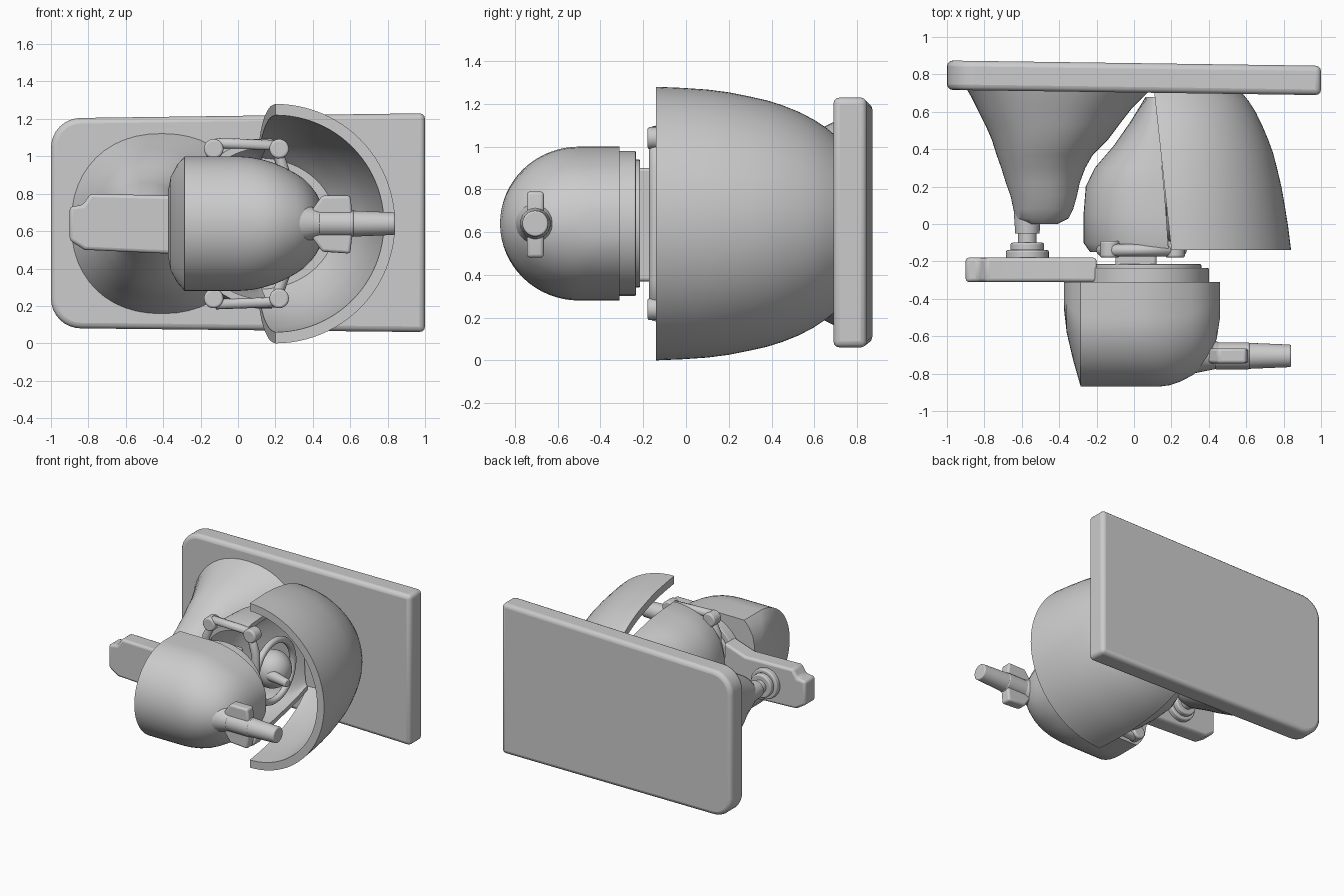
import bpy, bmesh
from math import sin, cos, pi, radians
from mathutils import Vector

if "Cube" in bpy.data.objects:
    bpy.data.objects.remove(bpy.data.objects["Cube"])

CZ = 0.64  # common axis height


def finish(obj, bevel=0.0, angle=35):
    if bevel:
        m = obj.modifiers.new("bevel", "BEVEL")
        m.width, m.segments, m.limit_method = bevel, 3, "ANGLE"
        m.angle_limit = radians(40)
    bpy.ops.object.select_all(action="DESELECT")
    obj.select_set(True)
    bpy.context.view_layer.objects.active = obj
    bpy.ops.object.shade_smooth_by_angle(angle=radians(angle))
    return obj


def loft(name, rings, bevel=0.0, angle=35):
    """Skin a list of equal-length rings and cap both ends."""
    bm = bmesh.new()
    vs = [[bm.verts.new(p) for p in r] for r in rings]
    n = len(vs[0])
    for a, b in zip(vs, vs[1:]):
        for i in range(n):
            j = (i + 1) % n
            bm.faces.new((a[i], a[j], b[j], b[i]))
    bm.faces.new(vs[0])
    bm.faces.new(vs[-1])
    bmesh.ops.recalc_face_normals(bm, faces=bm.faces)
    me = bpy.data.meshes.new(name)
    bm.to_mesh(me)
    bm.free()
    obj = bpy.data.objects.new(name, me)
    bpy.context.collection.objects.link(obj)
    return finish(obj, bevel, angle)


def prism(name, pts, y0, y1, bevel=0.0, shear=0.0):
    """Extrude an x-z outline along y."""
    return loft(name, [[(x, y + shear * x, z) for x, z in pts] for y in (y0, y1)], bevel)


def box(name, x0, x1, y0, y1, z0, z1, bevel=0.015):
    return prism(name, [(x0, z0), (x1, z0), (x1, z1), (x0, z1)], y0, y1, bevel)


def signed_pow(v, p):
    return (1 if v >= 0 else -1) * abs(v) ** p


def oval(y, x0, x1, z0, z1, power=2.0, n=48):
    """Superellipse ring in the x-z plane."""
    return [((x0 + x1) / 2 + (x1 - x0) / 2 * signed_pow(cos(2 * pi * i / n), 2 / power), y,
             (z0 + z1) / 2 + (z1 - z0) / 2 * signed_pow(sin(2 * pi * i / n), 2 / power))
            for i in range(n)]


def half_cup(name, stations, side, wall, power=2.0):
    """Hollow half shell open towards -side; stations are (y, cut x, x radius, z radius)."""
    arc = [radians(-90 + 180 * i / 48) for i in range(49)]
    rings = []
    for y, cx, rx, rz in stations:
        def pt(a, w):
            return (cx + side * (rx - w) * signed_pow(cos(a), 2 / power), y,
                    CZ + (rz - w) * signed_pow(sin(a), 2 / power))
        rings.append([pt(a, 0) for a in arc] + [pt(a, wall) for a in reversed(arc)])
    return loft(name, rings)


def rod(name, p0, p1, r0, r1=None, bevel=0.0):
    p0, p1 = Vector(p0), Vector(p1)
    u = (p1 - p0).orthogonal().normalized()
    v = (p1 - p0).normalized().cross(u)
    ring = [(u * cos(2 * pi * i / 32) + v * sin(2 * pi * i / 32)) for i in range(32)]
    return loft(name, [[p + k * r for k in ring] for p, r in ((p0, r0), (p1, r1 or r0))], bevel)


# Back plate: left corners rounded, right corners square
R = 0.16
plate = [(1, 0.06), (1, 1.23)]
plate += [(-1 + R - R * sin(i * pi / 16), 1.205 - R + R * cos(i * pi / 16)) for i in range(9)]
plate += [(-1 + R - R * cos(i * pi / 16), 0.08 + R - R * sin(i * pi / 16)) for i in range(9)]
prism("back_plate", plate, 0.703, 0.86, 0.03, -0.014)

# Large half shell, tapering towards the plate
half_cup("half_shell", [(y, 0.2 - 0.09 * (y + 0.14) / 0.83, rx, rz) for y, rx, rz in [
    (-.14, .64, .64), (-.02, .638, .635), (.1, .632, .627), (.2, .625, .614), (.3, .612, .594),
    (.38, .6, .576), (.45, .582, .554), (.53, .557, .522), (.6, .53, .485), (.66, .498, .445),
    (.72, .455, .395)]], 1, .06)

# Smaller half shell facing the other way
half_cup("inner_housing", [
    (-.15, .185, .42, .44), (-.1, .182, .452, .455), (.05, .172, .442, .455), (.2, .16, .418, .45),
    (.3, .15, .36, .44), (.42, .143, .25, .42), (.55, .133, .15, .4), (.68, .122, .06, .37)],
    -1, .035, 2.5)

# Flared mount from the plate to the pivot
loft("flared_mount", [oval(*s, 2.2) for s in [
    (.73, -.9, .1, .15, 1.13), (.68, -.87, .05, .17, 1.11), (.62, -.84, -.01, .2, 1.08),
    (.53, -.795, -.08, .24, 1.04), (.45, -.76, -.14, .27, 1.0), (.37, -.735, -.22, .32, .95),
    (.3, -.71, -.26, .36, .9), (.22, -.685, -.29, .41, .86), (.15, -.66, -.305, .45, .83),
    (.08, -.645, -.325, .49, .79), (.03, -.63, -.35, .52, .76), (0, -.58, -.41, .56, .72)]])

# Pivot pin and collars
rod("pivot_cone", (-.57, .1, CZ), (-.57, -.05, CZ), .075, .065)
rod("pivot_neck", (-.57, -.04, CZ), (-.57, -.12, CZ), .05)
rod("pivot_collar", (-.57, -.1, CZ), (-.57, -.145, CZ), .09, bevel=.01)
rod("pivot_base", (-.57, -.14, CZ), (-.57, -.19, CZ), .115, bevel=.01)

# Swing arm
prism("swing_arm", [(-.9, .55), (-.9, .73), (-.83, .74), (-.79, .8), (-.38, .79), (-.2, .85),
                    (-.2, .42), (-.38, .48), (-.82, .5)], -.31, -.18, .018)

# Rectangular frame on the open end of the housing, with corner lugs
cu = bpy.data.curves.new("frame_tube", "CURVE")
cu.dimensions, cu.bevel_depth, cu.bevel_resolution = "3D", .033, 4
sp = cu.splines.new("POLY")
half = [(-.17, .93), (-.1, 1.07), (.2, 1.06), (.25, .9)]
loop = half + [(x, 2 * CZ - z) for x, z in reversed(half)]
sp.points.add(len(loop) - 1)
for p, (x, z) in zip(sp.points, loop):
    p.co = (x, -.14, z, 1)
sp.use_cyclic_u = True
bpy.context.collection.objects.link(bpy.data.objects.new("frame_tube", cu))
for side, s in (("upper", 1), ("lower", -1)):
    for k, x in enumerate((.22, -.13)):
        rod(f"{side}_lug_{k}", (x, -.18, CZ + s * .4), (x, -.09, CZ + s * .4), .052, bevel=.012)

# Swivel hub, ring and link inside the shell
bpy.ops.mesh.primitive_uv_sphere_add(segments=32, ring_count=16, radius=.14, location=(.17, .18, CZ))
bpy.context.object.name = "swivel_hub"
finish(bpy.context.object)
bpy.ops.mesh.primitive_torus_add(major_radius=.23, minor_radius=.025, major_segments=48,
                                 location=(.2, .16, CZ), rotation=(0, pi / 2, 0))
bpy.context.object.name = "swivel_ring"
finish(bpy.context.object)
rod("swivel_link", (.17, .1, CZ), (.4, .04, CZ), .045, .03, .01)
rod("swivel_axle", (.03, -.15, CZ), (.12, .15, CZ), .07)

# Connecting block and stepped discs behind the front cup
box("connecting_block", -.1, .12, -.25, -.1, .37, .9)
rod("inner_disc", (.06, -.27, CZ), (.06, -.215, CZ), .30, bevel=.006)
rod("outer_disc", (.06, -.32, CZ), (.06, -.235, CZ), .34, bevel=.006)

# Front cup: D-shaped sections lofted along x with a rounded right end
rings = []
for x, h, ym, yf in [(-.375, .17, -.4, -.45), (-.36, .25, -.42, -.58), (-.325, .315, -.46, -.73),
                     (-.285, .36, -.5, -.87), (0, .36, -.5, -.87), (.07, .355, -.5, -.87),
                     (.13, .343, -.5, -.87), (.19, .325, -.5, -.862), (.25, .3, -.49, -.842),
                     (.31, .267, -.48, -.81), (.35, .24, -.465, -.782), (.39, .2, -.45, -.74),
                     (.42, .16, -.43, -.685), (.443, .115, -.4, -.61), (.46, .06, -.37, -.5)]:
    ts = [radians(-90 + 180 * i / 32) for i in range(33)]
    rings.append([(x, -.31, CZ - h)] +
                 [(x, ym + (yf - ym) * cos(t), CZ + h * sin(t)) for t in ts] +
                 [(x, -.31, CZ + h)])
loft("front_cup", rings, angle=25)

# Grip on the right of the cup
rod("grip_neck", (.33, -.69, CZ), (.45, -.705, CZ), .11, .07)
prism("grip_cross", [(.4, .56), (.45, .49), (.6, .48), (.61, .57), (.61, .71), (.6, .79),
                     (.45, .79), (.4, .72)], -.745, -.665, .015)
rod("grip_collar", (.43, -.705, CZ), (.62, -.705, CZ), .072, bevel=.01)
rod("grip_rod", (.6, -.705, CZ), (.84, -.705, CZ), .07, .06, .008)
